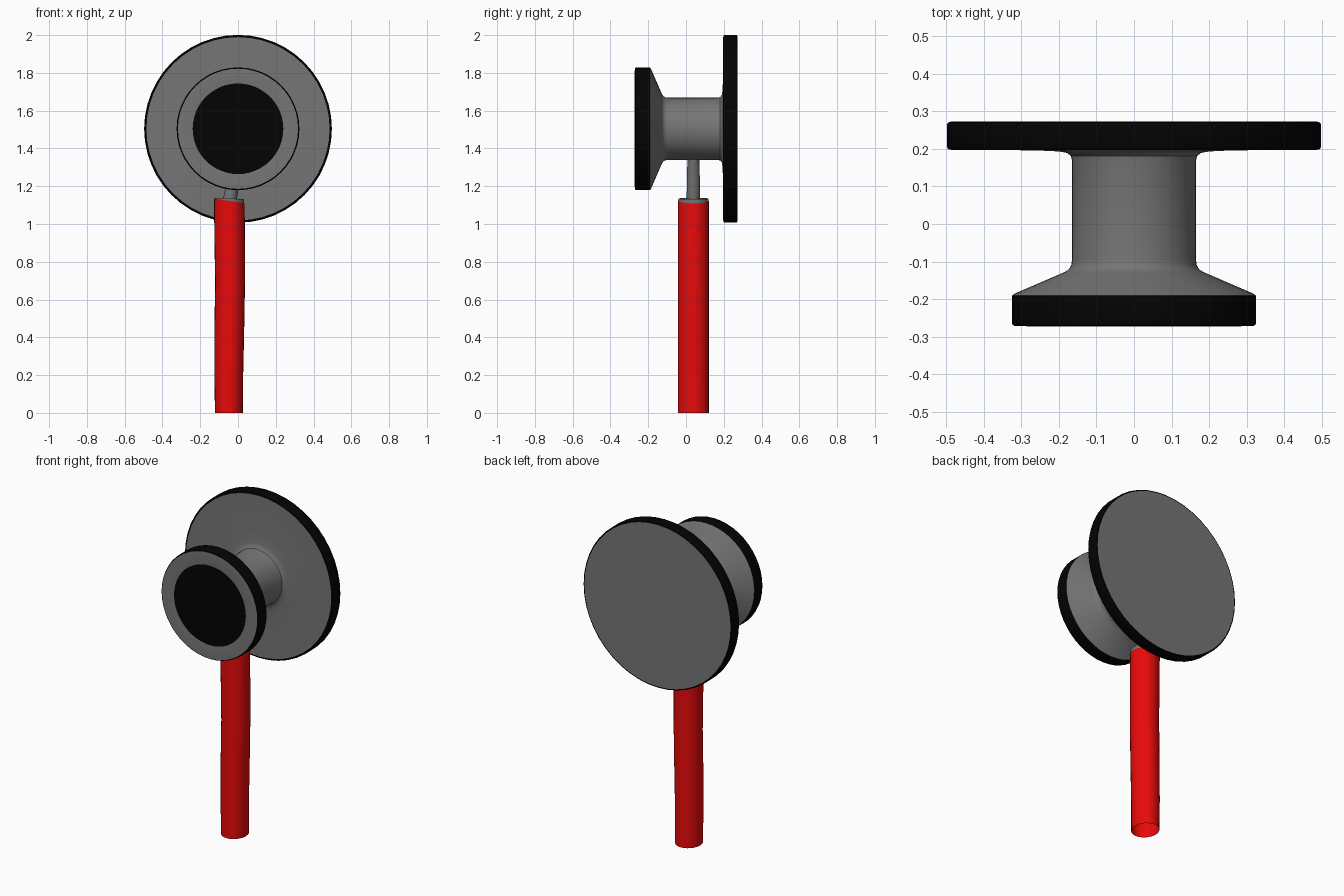
import bpy, bmesh, math

if "Cube" in bpy.data.objects:
    bpy.data.objects.remove(bpy.data.objects["Cube"])

SEG = 48
CENTRE_Z = 1.504


def material(name, rgb):
    m = bpy.data.materials.new(name)
    m.diffuse_color = (*rgb, 1)
    m.use_nodes = True
    m.node_tree.nodes["Principled BSDF"].inputs["Base Color"].default_value = m.diffuse_color
    return m


black = material("black_rubber", (0.001, 0.001, 0.001, ))
red = material("red_tube", (0.8, 0.003, 0.003))
metal = material("dark_metal", (0.18, 0.18, 0.18))


def finish(name, bm, mat, angle=35):
    bmesh.ops.remove_doubles(bm, verts=bm.verts, dist=1e-5)
    bmesh.ops.recalc_face_normals(bm, faces=bm.faces)
    me = bpy.data.meshes.new(name)
    bm.to_mesh(me)
    bm.free()
    ob = bpy.data.objects.new(name, me)
    bpy.context.collection.objects.link(ob)
    me.materials.append(mat)
    bpy.ops.object.select_all(action='DESELECT')
    bpy.context.view_layer.objects.active = ob
    ob.select_set(True)
    bpy.ops.object.shade_smooth_by_angle(angle=math.radians(angle))
    return ob


def skin(bm, rings):
    for a, b in zip(rings, rings[1:]):
        n = len(a)
        for i in range(n):
            bm.faces.new((a[i], a[(i + 1) % n], b[(i + 1) % n], b[i]))


def lathe(name, profile, mat):
    """Revolve (radius, y) points around the head's axis; radius 0 closes it."""
    bm = bmesh.new()
    turns = [2 * math.pi * i / SEG for i in range(SEG)]
    rings = [[bm.verts.new((r * math.cos(t), y, CENTRE_Z + r * math.sin(t)))
              for t in turns] for r, y in profile if r > 0]
    skin(bm, rings)
    if profile[-1][0] == 0:
        bm.faces.new(rings[-1])
    # keep one-sided discs and strips facing away from the middle of the head
    ob = finish(name, bm, mat)
    return ob


def pipe(name, path, mat, sides=24, cap=False):
    """Sweep an ellipse along (x, z, x radius, y radius, slope) stations."""
    bm = bmesh.new()
    rings = []
    for x, z, rx, ry, slope in path:
        rings.append([bm.verts.new((x + rx * math.cos(t), 0.039 + ry * math.sin(t),
                                    z - slope * rx * math.cos(t)))
                      for t in (2 * math.pi * i / sides for i in range(sides))])
    skin(bm, rings)
    if cap:
        bm.faces.new(rings[0])
        bm.faces.new(rings[-1])
    return finish(name, bm, mat)


# Metal body: bell face, cone, neck and diaphragm plate
lathe("bell_face", [(0.318, -0.271), (0.285, -0.272), (0.24, -0.268)], metal)
lathe("bell_and_neck", [(0.324, -0.19), (0.315, -0.184), (0.185, -0.128),
                        (0.173, -0.120), (0.167, -0.110), (0.165, -0.095),
                        (0.165, 0.170), (0.168, 0.181), (0.178, 0.189),
                        (0.20, 0.193), (0.265, 0.196), (0.485, 0.197)], metal)
lathe("diaphragm_plate", [(0.488, 0.272), (0.30, 0.273), (0, 0.273)], metal)

# Black rims and front insert
lathe("diaphragm_rim", [(0.485, 0.197), (0.494, 0.199), (0.497, 0.204),
                        (0.497, 0.265), (0.495, 0.270), (0.488, 0.272)], black)
lathe("bell_rim", [(0.324, -0.19), (0.325, -0.196), (0.325, -0.262),
                   (0.323, -0.268), (0.318, -0.271)], black)
lathe("bell_insert", [(0.24, -0.268), (0.12, -0.268), (0, -0.268)], black)

# Stem linking the head to the tube, with the collar in the tube's mouth
pipe("stem", [(-0.048, 1.10, 0.035, 0.036, 0.16), (-0.022, 1.25, 0.034, 0.034, 0.16),
              (0.0, 1.38, 0.03, 0.03, 0.16)], metal, cap=True)
pipe("tube_collar", [(-0.047, 1.10, 0.079, 0.080, 0.1),
                     (-0.046, 1.135, 0.079, 0.080, 0.04)], metal, cap=True)

# Gently bent flexible tube, open at the bottom
pipe("tube", [(-0.048, 0.0, 0.074, 0.082, 0), (-0.049, 0.18, 0.076, 0.082, 0),
              (-0.046, 0.45, 0.079, 0.082, 0.02), (-0.042, 0.68, 0.079, 0.082, 0.04),
              (-0.044, 0.92, 0.081, 0.082, 0.1), (-0.046, 1.122, 0.081, 0.082, 0.16)], red)
